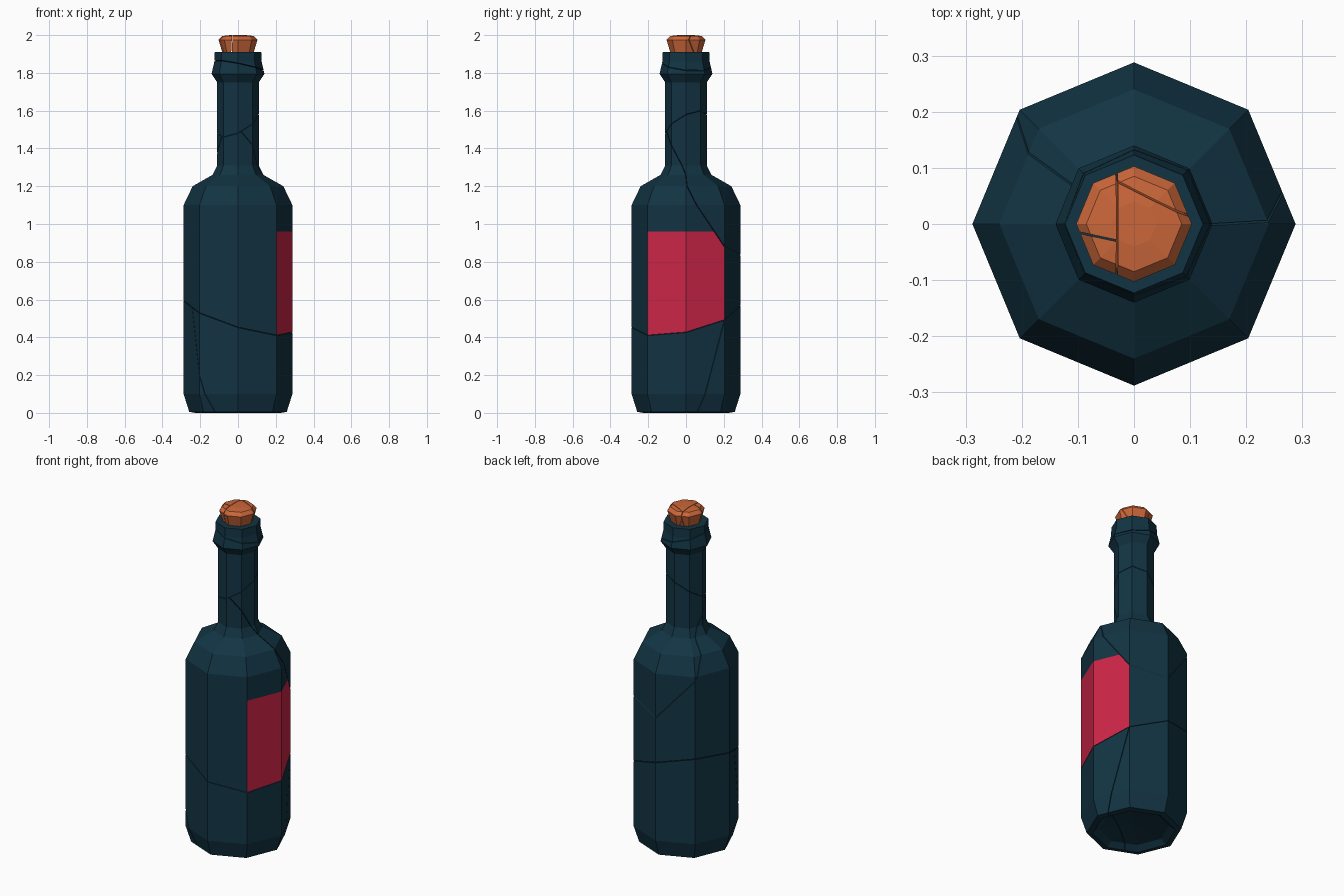
import bpy, bmesh, math
from mathutils import Vector

if "Cube" in bpy.data.objects:
    bpy.data.objects.remove(bpy.data.objects["Cube"])

SIDES = 8
GAP = 0.0015      # half width of the hairline cracks


def material(name, rgb):
    m = bpy.data.materials.new(name)
    m.diffuse_color = (*rgb, 1)
    m.use_nodes = True
    m.node_tree.nodes["Principled BSDF"].inputs["Base Color"].default_value = m.diffuse_color
    return m


GLASS = material("dark_teal_glass", (0.006, 0.034, 0.056))
LABEL = material("crimson_label", (0.60, 0.019, 0.064))
CORK = material("orange_cork", (0.60, 0.135, 0.042))


def lathe(profile):
    """Closed solid of revolution with SIDES facets, profile from bottom to top (r, z)."""
    bm = bmesh.new()
    rings = []
    for r, z in profile:
        if r == 0:
            rings.append([bm.verts.new((0, 0, z))] * SIDES)
        else:
            rings.append([bm.verts.new((r * math.cos(a), r * math.sin(a), z))
                          for a in (2 * math.pi * i / SIDES for i in range(SIDES))])
    for lo, hi in zip(rings, rings[1:]):
        for i in range(SIDES):
            j = (i + 1) % SIDES
            bm.faces.new(list(dict.fromkeys((lo[i], lo[j], hi[j], hi[i]))))
    bmesh.ops.recalc_face_normals(bm, faces=bm.faces)
    return bm


def plane(a, b, c):
    a, b, c = Vector(a), Vector(b), Vector(c)
    n = (b - a).cross(c - a).normalized()
    return a, n


def centre(bm):
    return sum((v.co for v in bm.verts), Vector()) / len(bm.verts)


def half(bm, co, no):
    """Keep the part behind the plane and cap the cut."""
    out = bm.copy()
    geom = out.verts[:] + out.edges[:] + out.faces[:]
    cut = bmesh.ops.bisect_plane(out, geom=geom, dist=1e-5, plane_co=co - no * GAP,
                                 plane_no=no, clear_outer=True)["geom_cut"]
    edges = [e for e in cut if isinstance(e, bmesh.types.BMEdge) and e.is_boundary]
    if edges:
        bmesh.ops.edgeloop_fill(out, edges=edges)
    bmesh.ops.recalc_face_normals(out, faces=out.faces)
    return out


def crack(pieces, pts, pick=lambda c: True):
    """Split every picked piece along the plane through three points."""
    co, no = plane(*pts)
    result = []
    for bm in pieces:
        if pick(centre(bm)):
            result += [p for p in (half(bm, co, no), half(bm, co, -no)) if p.faces]
        else:
            result.append(bm)
    return result


def to_objects(pieces, name, mats):
    for i, bm in enumerate(pieces):
        me = bpy.data.meshes.new(name)
        bm.to_mesh(me)
        bm.free()
        for m in mats:
            me.materials.append(m)
        ob = bpy.data.objects.new(f"{name}_{i + 1}", me)
        bpy.context.collection.objects.link(ob)


# Bottle: one turned solid, from the hollow base to the rim
bottle = lathe([(0, 0.05), (0.19, 0.025), (0.225, 0), (0.258, 0.005), (0.288, 0.10),
                (0.288, 1.10), (0.24, 1.20), (0.135, 1.26), (0.11, 1.31), (0.11, 1.75),
                (0.14, 1.795), (0.125, 1.86), (0.123, 1.91), (0, 1.91)])

# Edge line along the top of the label
bmesh.ops.bisect_plane(bottle, geom=bottle.verts[:] + bottle.edges[:] + bottle.faces[:],
                       plane_co=(0, 0, 0.96), plane_no=(0, 0, 1))

# Cracks in the glass
lower = ((0, 0, 0.51), (1, 0, 0.22), (0, 1, 0.71))
slant = ((0.13, 0, 1.26), (0.225, 0.15, 0.96), (0.1, 0.28, 0.8))
shards = crack([bottle], lower)
shards = crack(shards, ((0, 0, 1.53), (1, 0, 1.98), (0, 1, 1.98)), lambda c: c.z > 0.5)
shards = crack(shards, slant, lambda c: 0.5 < c.z < 1.4)
shards = crack(shards, ((0, 0, 1.84), (1, 0, 1.64), (0, 1, 1.75)), lambda c: c.z > 1.5)
shards = crack(shards, ((0.2, 0.2, 0.49), (0.25, 0.07, 0), (-0.2, -0.2, 0.2)),
               lambda c: c.z < 0.45)

# Label: the two facets on the right, inside the label shard
lower_co, lower_no = plane(*lower)
slant_co, slant_no = plane(*slant)
for bm in shards:
    for f in bm.faces:
        c = f.calc_center_median()
        if (f.normal.x > 0.9 and abs(f.normal.z) < 0.01 and c.z < 0.96
                and (c - lower_co).dot(lower_no) > 0 and (c - slant_co).dot(slant_no) < 0):
            f.material_index = 1
to_objects(shards, "bottle_shard", [GLASS, LABEL])

# Cork: flared stopper with a bevelled, slightly domed top
cork = lathe([(0, 1.905), (0.082, 1.905), (0.103, 1.975), (0.085, 1.995), (0.04, 2.0), (0, 2.0)])
chips = crack([cork], ((-0.03, 0.08, 2), (-0.03, -0.03, 2), (-0.035, 0, 1.9)))
chips = crack(chips, ((-0.03, 0.075, 2), (0.09, 0.015, 2), (0.03, 0.06, 1.9)), lambda c: c.x > 0)
chips = crack(chips, ((-0.03, -0.03, 2), (-0.1, -0.015, 2), (-0.03, -0.03, 1.9)), lambda c: c.x < -0.02)
to_objects(chips, "cork_piece", [CORK])
